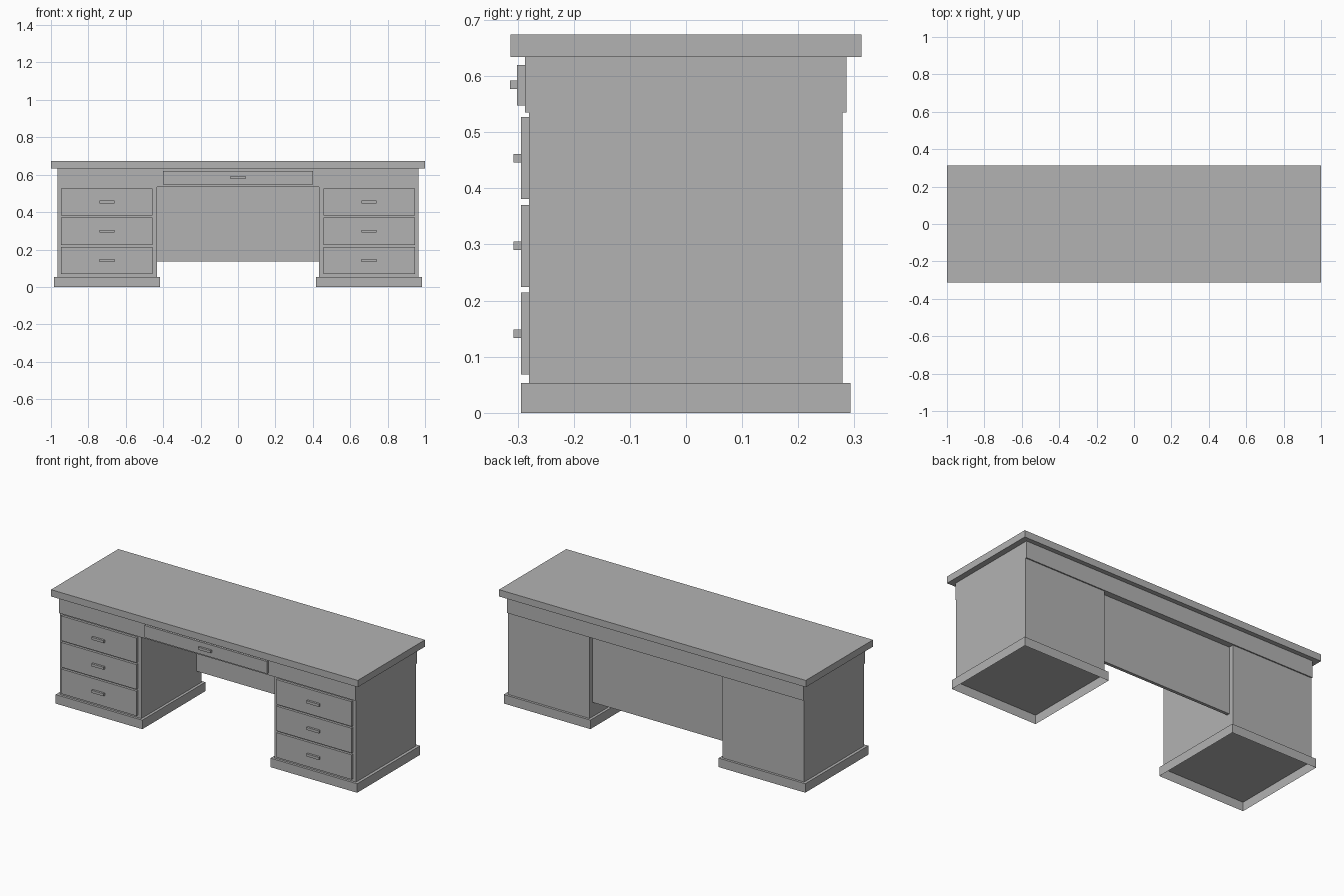
import bpy
import bmesh

if "Cube" in bpy.data.objects:
    bpy.data.objects.remove(bpy.data.objects["Cube"])

grey = bpy.data.materials.new("plain_grey")
grey.diffuse_color = (0.45, 0.45, 0.45, 1)
grey.use_nodes = True
grey.node_tree.nodes["Principled BSDF"].inputs["Base Color"].default_value = grey.diffuse_color


def box(name, x, y, z, open_bottom=False):
    """Box from (min, max) ranges, optionally without its underside."""
    bm = bmesh.new()
    bmesh.ops.create_cube(bm, size=1)
    for v in bm.verts:
        v.co = [r[0] if c < 0 else r[1] for c, r in zip(v.co, (x, y, z))]
    if open_bottom:
        bm.normal_update()
        under = [f for f in bm.faces if f.normal.z < -0.5]
        bmesh.ops.delete(bm, geom=under, context='FACES_ONLY')
    mesh = bpy.data.meshes.new(name)
    bm.to_mesh(mesh)
    bm.free()
    mesh.materials.append(grey)
    obj = bpy.data.objects.new(name, mesh)
    bpy.context.collection.objects.link(obj)
    return obj


def drawer(name, x, y_back, z, depth, handle_z):
    """Raised drawer front with a small bar handle at its centre."""
    y_front = y_back - depth
    mid = (x[0] + x[1]) / 2
    box(name + "_front", x, (y_front, y_back), z)
    box(name + "_handle", (mid - 0.04, mid + 0.04), (y_front - 0.0125, y_front),
        (handle_z - 0.0075, handle_z + 0.0075))


# Worktop and the apron under it
box("worktop", (-1, 1), (-0.313, 0.313), (0.634, 0.674))
box("apron", (-0.966, 0.966), (-0.287, 0.286), (0.535, 0.634))

# Back panel of the knee space
box("modesty_panel", (-0.434, 0.434), (0.232, 0.25), (0.137, 0.535))

# Pencil drawer in the apron
drawer("centre_drawer", (-0.4, 0.4), -0.287, (0.548, 0.62), 0.0145, 0.585)

# Two pedestals, each on a hollow plinth with three drawers
for side, s in (("left", -1), ("right", 1)):
    def span(a, b):
        return tuple(sorted((s * a, s * b)))

    box(side + "_plinth", span(0.418, 0.983), (-0.294, 0.293), (0, 0.053), True)
    box(side + "_pedestal", span(0.434, 0.966), (-0.28, 0.279), (0.053, 0.535))
    for i in range(3):
        z = 0.068 + 0.1565 * i
        drawer(f"{side}_drawer_{i + 1}", span(0.456, 0.947), -0.28,
               (z, z + 0.146), 0.0145, z + 0.073)
